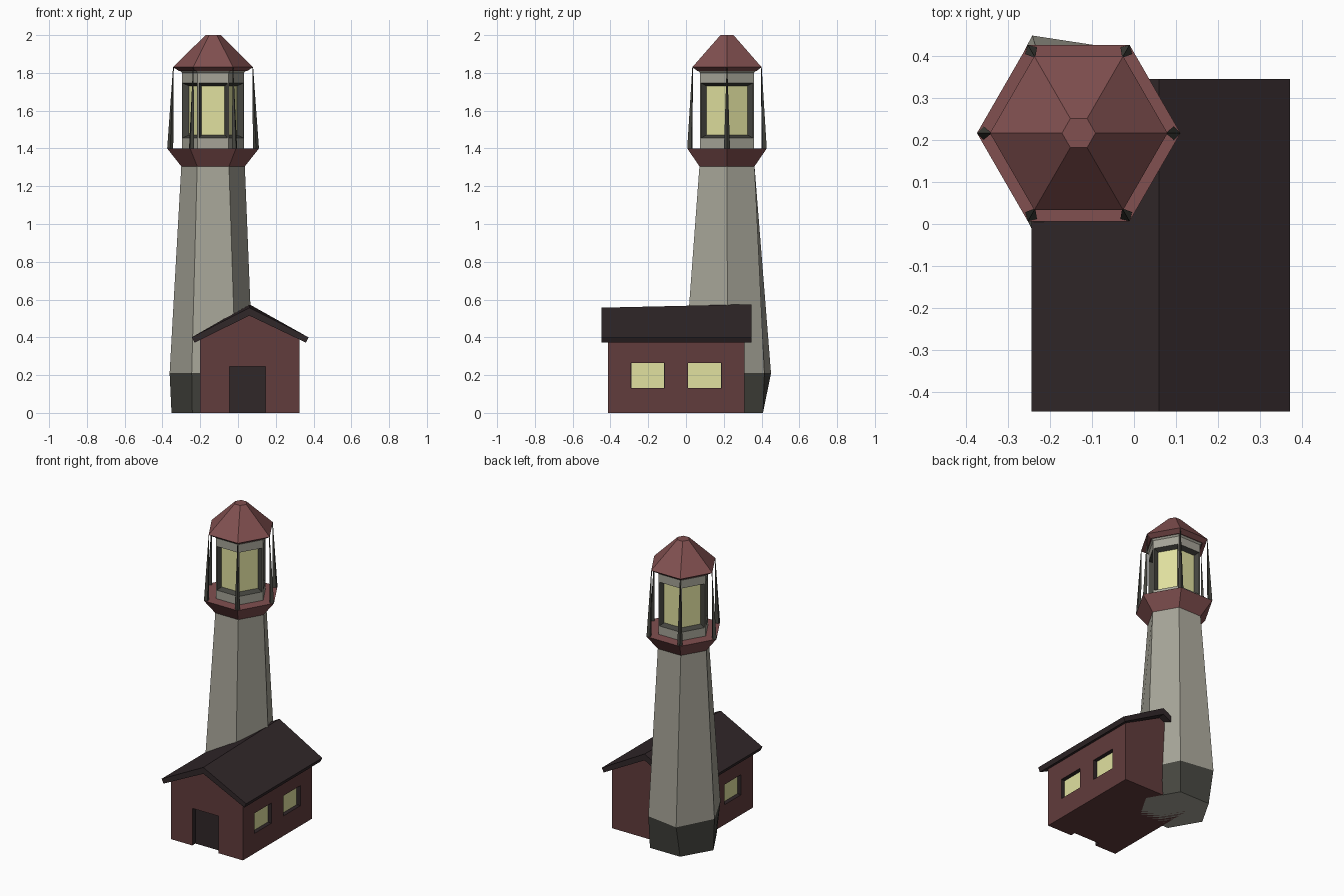
import bpy, bmesh
from math import cos, sin, pi
from mathutils import Vector

if "Cube" in bpy.data.objects:
    bpy.data.objects.remove(bpy.data.objects["Cube"])

CX, CY = -0.132, 0.217   # tower axis


def mat(name, rgb):
    m = bpy.data.materials.new(name)
    m.diffuse_color = (*rgb, 1)
    m.use_nodes = True
    m.node_tree.nodes["Principled BSDF"].inputs["Base Color"].default_value = m.diffuse_color
    return m


STONE = mat("stone", (0.38, 0.37, 0.31))
PLINTH = mat("plinth_dark", (0.06, 0.06, 0.05))
RED = mat("red", (0.22, 0.08, 0.08))
BRICK = mat("brick", (0.12, 0.045, 0.045))
SLATE = mat("slate", (0.03, 0.02, 0.022))
GLASS = mat("glass", (0.75, 0.75, 0.35))


def finish(name, bm, mats):
    bmesh.ops.recalc_face_normals(bm, faces=bm.faces)
    me = bpy.data.meshes.new(name)
    bm.to_mesh(me)
    bm.free()
    for m in mats:
        me.materials.append(m)
    ob = bpy.data.objects.new(name, me)
    bpy.context.collection.objects.link(ob)
    return ob


def hexagon(r, z):
    return [(CX + r * cos(i * pi / 3), CY + r * sin(i * pi / 3), z) for i in range(6)]


def loft(rings):
    """Closed loft through rings; returns the bmesh and side faces per band."""
    bm = bmesh.new()
    vs = [[bm.verts.new(p) for p in ring] for ring in rings]
    bands = []
    for a, b in zip(vs, vs[1:]):
        n = len(a)
        bands.append([bm.faces.new((a[i], a[(i + 1) % n], b[(i + 1) % n], b[i])) for i in range(n)])
    bm.faces.new(vs[0][::-1])
    bm.faces.new(vs[-1])
    return bm, bands


def box(name, lo, hi, m):
    bm = bmesh.new()
    bmesh.ops.create_cube(bm, size=1)
    lo, hi = Vector(lo), Vector(hi)
    for v in bm.verts:
        v.co = (lo + hi) / 2 + v.co * (hi - lo)
    return finish(name, bm, [m])


# Tower shaft with slightly irregular dark plinth
waist = [(x, y, 0.21) for x, y in [(0.08, 0.22), (-0.015, 0.415), (-0.243, 0.45),
                                   (-0.362, 0.22), (-0.245, -0.01), (-0.012, -0.01)]]
bm, bands = loft([hexagon(0.22, 0), waist, hexagon(0.168, 1.31)])
for f in bands[0]:
    f.material_index = 1
finish("tower_shaft", bm, [STONE, PLINTH])

# Gallery deck
bm, _ = loft([hexagon(0.168, 1.305), hexagon(0.243, 1.40)])
finish("gallery_deck", bm, [RED])

# Lantern room with recessed panes
bm, bands = loft([hexagon(0.164, 1.39), hexagon(0.164, 1.45),
                  hexagon(0.164, 1.752), hexagon(0.164, 1.80), hexagon(0.19, 1.825)])
bm.normal_update()
panes = bands[1]
bmesh.ops.inset_individual(bm, faces=panes, thickness=0.009, depth=0)
rim = bmesh.ops.inset_individual(bm, faces=panes, thickness=0.02, depth=-0.03)["faces"]
for f in rim:
    f.material_index = 1
for f in panes:
    f.material_index = 2
finish("lantern_room", bm, [STONE, PLINTH, GLASS])

# Lantern roof
bm, _ = loft([hexagon(0.18, 1.81), hexagon(0.212, 1.83), hexagon(0.04, 2.0)])
finish("lantern_roof", bm, [RED])

# Tapered gallery posts at each corner
for i, (foot, top) in enumerate(zip(hexagon(0.227, 1.40), hexagon(0.21, 1.83))):
    def square(c, r):
        return [(c[0] + r * cos(i * pi / 3 + k * pi / 2),
                 c[1] + r * sin(i * pi / 3 + k * pi / 2), c[2]) for k in range(4)]
    bm, _ = loft([square(foot, 0.016), square(top, 0.002)])
    finish(f"gallery_post_{i + 1}", bm, [PLINTH])

# House walls
profile = [(-0.2, 0), (0.325, 0), (0.325, 0.39), (0.06, 0.525), (-0.2, 0.39)]
bm, _ = loft([[(x, y, z) for x, z in profile] for y in (-0.413, 0.31)])
house = finish("house_walls", bm, [BRICK, SLATE])

# Openings: door recess, right windows, left window clear of the tower
cutters = [box("door_cutter", (-0.045, -0.5, -0.1), (0.145, -0.38, 0.245), SLATE)]
for name, x, s, y0, y1 in [("right_window_1", 0.325, 1, -0.29, -0.115),
                           ("right_window_2", 0.325, 1, 0.01, 0.187),
                           ("left_window", -0.2, -1, -0.29, -0.115)]:
    inner, outer = x - s * 0.03, x + s * 0.1
    cutters.append(box(name + "_cutter", (min(inner, outer), y0, 0.132),
                       (max(inner, outer), y1, 0.265), SLATE))
    a, b = inner - s * 0.005, inner + s * 0.004
    box(name + "_glass", (min(a, b), y0 + 0.001, 0.133), (max(a, b), y1 - 0.001, 0.264), GLASS)
for c in cutters:
    c.hide_render = True
    c.hide_set(True)
    mod = house.modifiers.new(c.name, "BOOLEAN")
    mod.operation = "DIFFERENCE"
    mod.solver = "EXACT"
    mod.material_mode = "TRANSFER"
    mod.object = c

# House roof, ridge rising slightly to the back
roof = [(-0.245, 0.40), (0.06, 0.557), (0.373, 0.40), (0.36, 0.372), (0.06, 0.515), (-0.23, 0.372)]
rings = [[(x, y, z + (rise if x == 0.06 else 0)) for x, z in roof]
         for y, rise in ((-0.448, 0), (0.346, 0.018))]
bm, _ = loft(rings)
finish("house_roof", bm, [SLATE])
